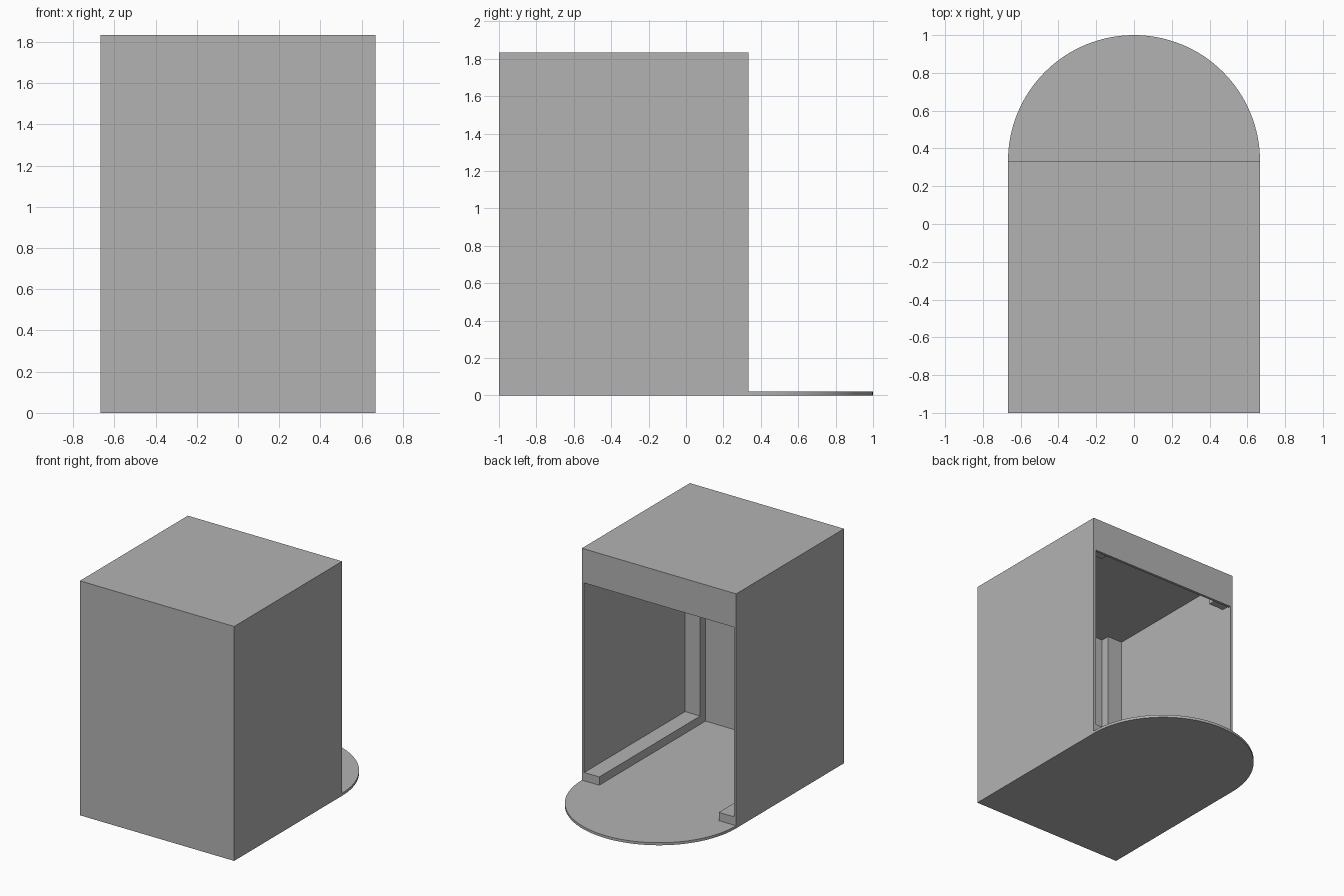
import bpy, bmesh, math

cube = bpy.data.objects.get("Cube")
if cube:
    bpy.data.objects.remove(cube, do_unlink=True)

grey = bpy.data.materials.new("plain_grey")
grey.use_nodes = True
grey.diffuse_color = (0.45, 0.45, 0.45, 1)
grey.node_tree.nodes["Principled BSDF"].inputs["Base Color"].default_value = (0.45, 0.45, 0.45, 1)

# Overall sizes
HALF = 0.667            # half width, also radius of the rounded step
FRONT, BACK = -1.0, 0.333
TOP = 1.833
T = 0.02                # panel thickness
BEAM_W, BEAM_D = 0.13, 0.067
OPEN_TOP = 1.567        # top of the rear doorway
INNER = HALF - T


def finish(name, bm):
    bmesh.ops.recalc_face_normals(bm, faces=bm.faces)
    mesh = bpy.data.meshes.new(name)
    bm.to_mesh(mesh)
    bm.free()
    mesh.materials.append(grey)
    obj = bpy.data.objects.new(name, mesh)
    bpy.context.collection.objects.link(obj)
    return obj


def box(name, x, y, z):
    bm = bmesh.new()
    bmesh.ops.create_cube(bm, size=1)
    for v in bm.verts:
        for i, (lo, hi) in enumerate((x, y, z)):
            v.co[i] = lo if v.co[i] < 0 else hi
    return finish(name, bm)


# Floor plate with a half-round step behind the doorway
bm = bmesh.new()
outline = [(-HALF, FRONT), (HALF, FRONT)]
SEGMENTS = 64
for i in range(SEGMENTS + 1):
    a = math.pi * i / SEGMENTS
    outline.append((HALF * math.cos(a), BACK + HALF * math.sin(a)))
face = bm.faces.new([bm.verts.new((x, y, 0)) for x, y in outline])
ext = bmesh.ops.extrude_face_region(bm, geom=[face])
bmesh.ops.translate(bm, vec=(0, 0, T),
                    verts=[v for v in ext["geom"] if isinstance(v, bmesh.types.BMVert)])
floor = finish("floor_plate", bm)
bpy.ops.object.select_all(action='DESELECT')
floor.select_set(True)
bpy.context.view_layer.objects.active = floor
bpy.ops.object.shade_smooth_by_angle(angle=math.radians(30))

# Shell panels
box("roof", (-HALF, HALF), (FRONT, BACK), (TOP - T, TOP))
box("front_wall", (-INNER, INNER), (FRONT, FRONT + T), (T, TOP - T))
box("rear_header", (-INNER, INNER), (BACK - T, BACK), (OPEN_TOP, TOP - T))

# Side walls and the inner framing on both sides
for side, s in (("left", 1), ("right", -1)):
    wall_x = sorted((s * INNER, s * HALF))
    beam_x = sorted((s * (INNER - BEAM_W), s * INNER))
    post_y = FRONT + T + BEAM_D
    box(side + "_wall", wall_x, (FRONT, BACK), (T, TOP - T))
    box(side + "_front_post", beam_x, (FRONT + T, post_y), (T, TOP - T))
    box(side + "_floor_rail", beam_x, (post_y, BACK), (T, T + 0.065))
    box(side + "_header_block", beam_x, (BACK - T - BEAM_D, BACK - T),
        (OPEN_TOP + 0.01, TOP - T))
